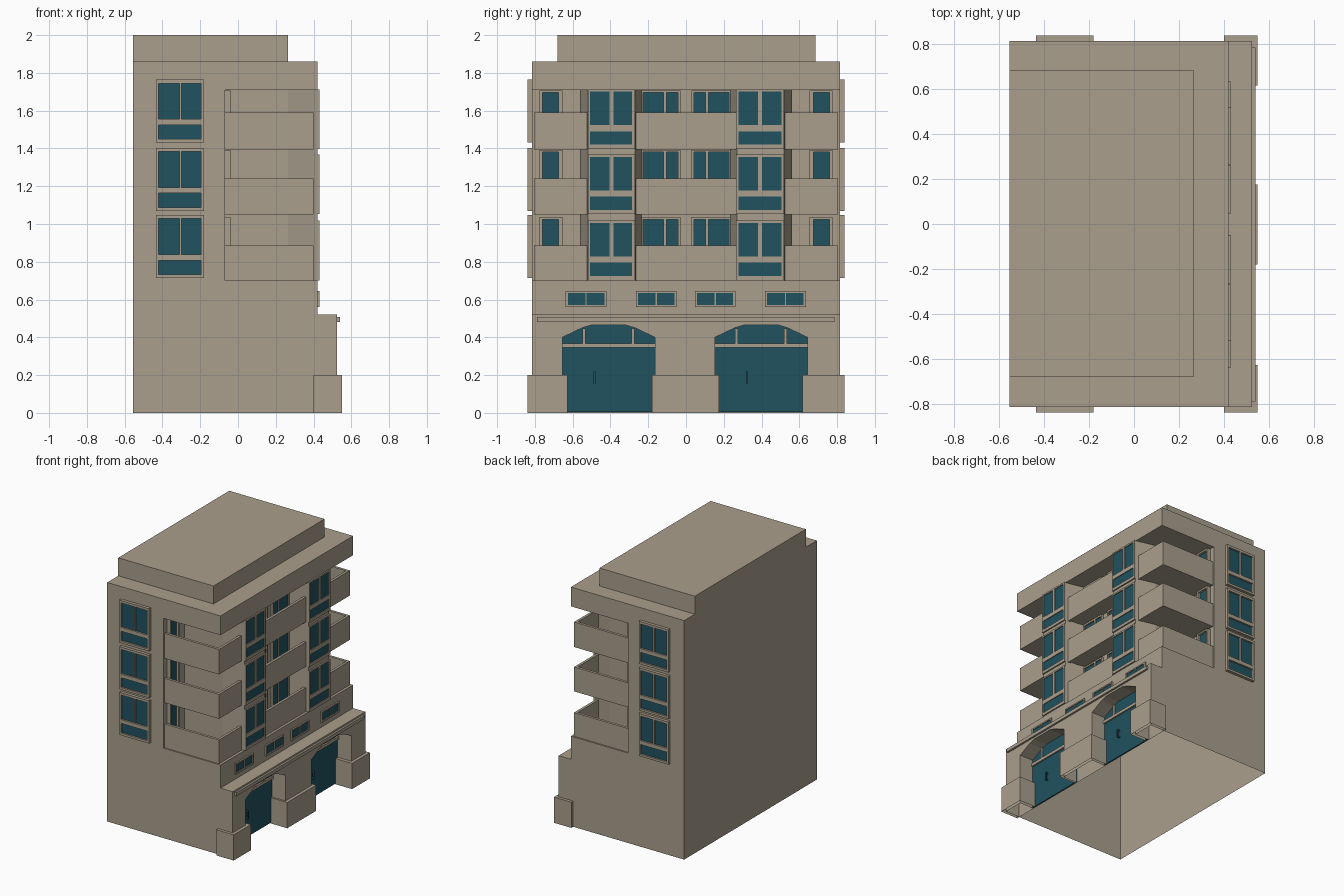
import bpy, bmesh

if "Cube" in bpy.data.objects:
    bpy.data.objects.remove(bpy.data.objects["Cube"])


def material(name, rgb):
    m = bpy.data.materials.new(name)
    m.diffuse_color = (*rgb, 1)
    m.use_nodes = True
    m.node_tree.nodes["Principled BSDF"].inputs["Base Color"].default_value = m.diffuse_color
    return m


STONE = material("warm_stone", (0.40, 0.345, 0.265))
TEAL = material("teal_glass", (0.015, 0.085, 0.117))


def finish(name, bm, mat):
    bmesh.ops.recalc_face_normals(bm, faces=bm.faces)
    me = bpy.data.meshes.new(name)
    bm.to_mesh(me)
    bm.free()
    me.materials.append(mat)
    ob = bpy.data.objects.new(name, me)
    bpy.context.collection.objects.link(ob)
    return ob


def boxes(name, items, mat):
    """One object from (x0, x1, y0, y1, z0, z1) boxes."""
    bm = bmesh.new()
    for b in items:
        r = bmesh.ops.create_cube(bm, size=1)
        for v in r["verts"]:
            for i in range(3):
                lo, hi = sorted(b[2 * i:2 * i + 2])
                v.co[i] = lo + (v.co[i] + 0.5) * (hi - lo)
    return finish(name, bm, mat)


def prism(name, pts, mat, axis, a, b):
    """Extrude a 2D outline along an axis from a to b."""
    def co(p, d):
        q = list(p)
        q.insert(axis, d)
        return q
    bm = bmesh.new()
    ends = [[bm.verts.new(co(p, d)) for p in pts] for d in (a, b)]
    for e in ends:
        bm.faces.new(e)
    n = len(pts)
    for i in range(n):
        j = (i + 1) % n
        bm.faces.new((ends[0][i], ends[0][j], ends[1][j], ends[1][i]))
    return finish(name, bm, mat)


def open_bottom(ob):
    bm = bmesh.new()
    bm.from_mesh(ob.data)
    low = [f for f in bm.faces if all(v.co.z < 1e-4 for v in f.verts)]
    bmesh.ops.delete(bm, geom=low, context="FACES")
    bm.to_mesh(ob.data)
    bm.free()


def window(name, facing, wall, depth, outer, panes):
    """Frame with pane holes, glass behind. facing 'x' or 'y'; outer/panes are (u0, u1, z0, z1)."""
    def place(r, d):
        span = sorted((wall, wall + d))
        return (*span, *r) if facing == "x" else (r[0], r[1], *span, r[2], r[3])
    zs = sorted({z for r in [outer] + panes for z in r[2:]})
    bars = []
    for z0, z1 in zip(zs, zs[1:]):
        u = min(outer[:2])
        row = sorted(tuple(sorted(p[:2])) for p in panes if p[2] <= z0 and p[3] >= z1)
        for lo, hi in row + [(max(outer[:2]),) * 2]:
            if lo > u:
                bars.append(place((u, lo, z0, z1), depth))
            u = hi
    boxes(name + "_frame", bars, STONE)
    boxes(name + "_glass", [place(p, depth * 0.4) for p in panes], TEAL)


# Main body with a lower storey that steps forward
body = prism("building_body", [(-0.555, 0), (0.525, 0), (0.525, 0.52), (0.42, 0.52),
                               (0.42, 1.86), (-0.555, 1.86)], STONE, 1, -0.815, 0.815)

# Balcony recesses and arched entrances cut from the body
DOORS = (-0.41, 0.398)
ARCH = [(-0.245, 0.40), (-0.14, 0.45), (-0.09, 0.465), (0.09, 0.465), (0.14, 0.45), (0.245, 0.40)]
cutters = []
for s in (-1, 1):
    pts = [(-0.07, 0.56), (0.265, 0.56), (0.42, 0.52), (0.5, 0.5), (0.5, 0.9), (-0.07, 0.9)]
    cutters.append(prism("corner_cutter", [(x, s * y) for x, y in pts], STONE, 2, 0.70, 1.71))
cutters.append(prism("middle_cutter", [(0.265, -0.235), (0.42, -0.27), (0.5, -0.288),
                                       (0.5, 0.288), (0.42, 0.27), (0.265, 0.235)],
                     STONE, 2, 0.70, 1.71))
for c in DOORS:
    pts = [(c - 0.245, -0.1)] + [(c + y, z) for y, z in ARCH] + [(c + 0.245, -0.1)]
    cutters.append(prism("door_cutter", pts, STONE, 0, 0.40, 0.7))
bpy.context.view_layer.objects.active = body
for c in cutters:
    m = body.modifiers.new("cut", "BOOLEAN")
    m.operation, m.solver, m.object = "DIFFERENCE", "EXACT", c
    bpy.ops.object.modifier_apply(modifier=m.name)
    bpy.data.objects.remove(c)
open_bottom(body)

# Roof block, ledge and column bases
boxes("roof_block", [(-0.555, 0.265, -0.68, 0.685, 1.86, 2.0)], STONE)
boxes("entrance_ledge", [(0.52, 0.54, -0.79, 0.785, 0.48, 0.507)], STONE)
open_bottom(boxes("column_bases", [(0.40, 0.55, a, b, 0, 0.2) for a, b in
                                   ((-0.838, -0.628), (-0.18, 0.175), (0.617, 0.838))], STONE))

# Doors with fanlight bars and handles
for c in DOORS:
    pts = [(c - 0.245, 0.005)] + [(c + y, z) for y, z in ARCH] + [(c + 0.245, 0.005)]
    prism("door", pts, TEAL, 0, 0.399, 0.408)
    boxes("fanlight_bars", [(0.40, 0.42, c - 0.245, c + 0.245, 0.345, 0.368),
                            (0.40, 0.42, c - 0.138, c - 0.122, 0.365, 0.448),
                            (0.40, 0.42, c + 0.122, c + 0.138, 0.365, 0.448)], STONE)
    h = c - 0.075
    boxes("door_handle", [(0.42, 0.43, h - 0.005, h + 0.005, 0.155, 0.22),
                          (0.405, 0.425, h - 0.005, h + 0.005, 0.155, 0.167),
                          (0.405, 0.425, h - 0.005, h + 0.005, 0.208, 0.22)], TEAL)

# Small windows above the entrance
for y0, y1 in ((-0.638, -0.42), (-0.265, -0.05), (0.047, 0.262), (0.417, 0.635)):
    m = (y0 + y1) / 2
    window("strip_window", "x", 0.42, 0.011, (y0, y1, 0.56, 0.645),
           [(y0 + 0.012, m - 0.003, 0.572, 0.635), (m + 0.003, y1 - 0.012, 0.572, 0.635)])

# Upper storeys: (base, parapet top, balcony door top, side window base)
for z, top, door, side in ((0.70, 0.885, 1.03, 0.715), (1.05, 1.24, 1.385, 1.07),
                           (1.395, 1.59, 1.70, 1.432)):
    # Middle balcony
    boxes("middle_balcony", [(0.38, 0.40, -0.267, 0.267, z, top),
                             (0.26, 0.39, -0.25, 0.25, z, z + 0.02)], STONE)
    for s in (-1, 1):
        # Corner balcony
        boxes("corner_balcony", [(-0.07, 0.40, s * 0.785, s * 0.805, z, top),
                                 (0.38, 0.40, s * 0.525, s * 0.805, z, top),
                                 (-0.075, 0.39, s * 0.53, s * 0.80, z, z + 0.02)], STONE)
        # Bay window
        a, b = (-0.52, -0.27) if s < 0 else (0.265, 0.52)
        m = (a + b) / 2
        window("bay_window", "x", 0.42, 0.011, (a, b, z + 0.002, z + 0.318),
               [(a + 0.012, b - 0.015, z + 0.025, z + 0.095),
                (a + 0.012, m - 0.011, z + 0.128, z + 0.306),
                (m + 0.011, b - 0.015, z + 0.128, z + 0.306)])
        # Side window
        window("side_window", "y", s * 0.815, s * 0.023, (-0.435, -0.18, side, side + 0.332),
               [(-0.42, -0.195, side + 0.017, side + 0.093),
                (-0.42, -0.31, side + 0.123, side + 0.313),
                (-0.30, -0.195, side + 0.123, side + 0.313)])
        # Balcony doors behind the parapets
        window("corner_balcony_door", "x", -0.07, 0.03, (s * 0.655, s * 0.775, z + 0.02, door + 0.008),
               [(s * 0.675, s * 0.76, z + 0.035, door - 0.005)])
        window("middle_balcony_door", "x", 0.265, 0.015, (s * 0.03, s * 0.235, z + 0.02, door + 0.008),
               [(s * 0.042, s * 0.102, z + 0.035, door - 0.005),
                (s * 0.118, s * 0.228, z + 0.035, door - 0.005)])
